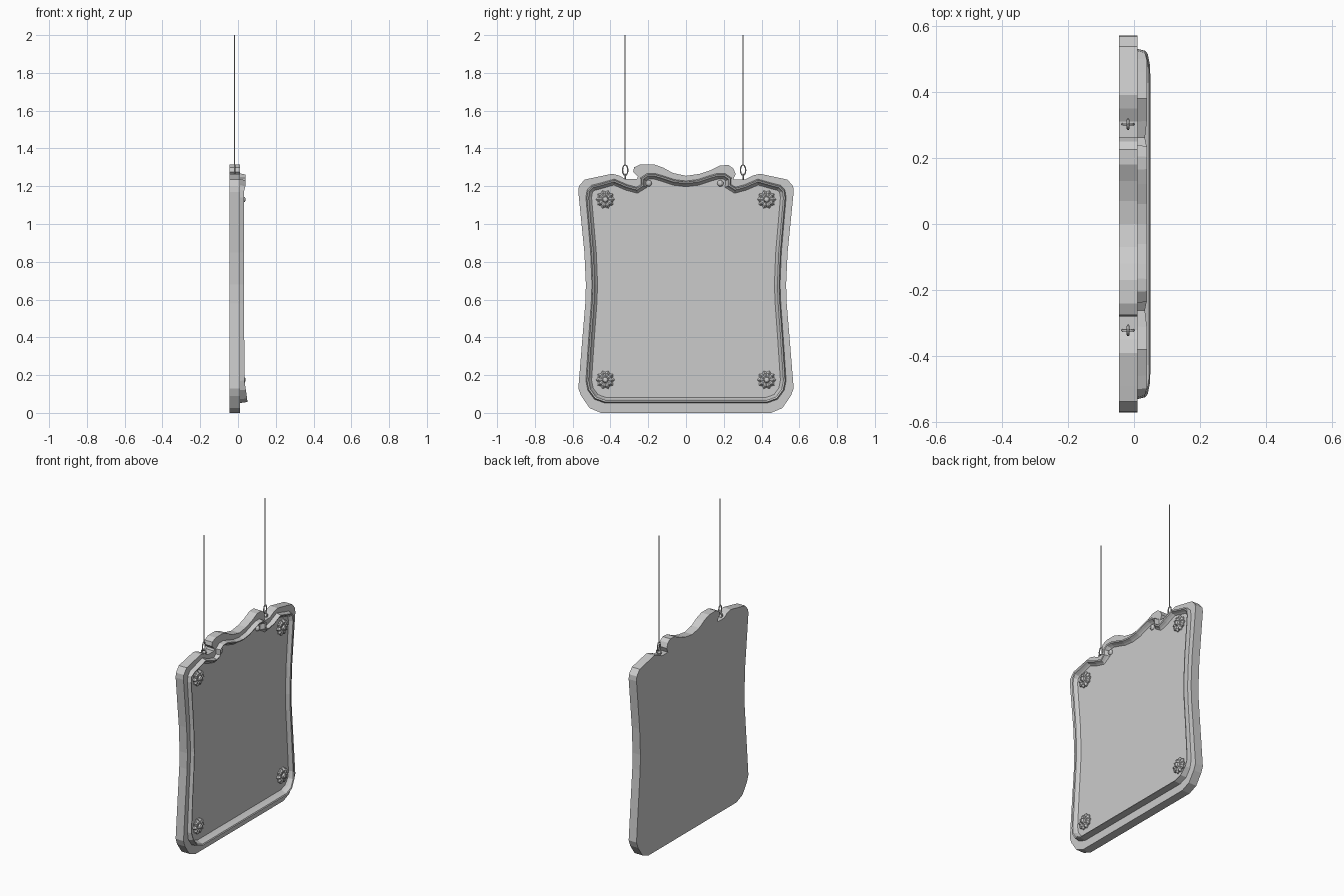
import bpy, bmesh
from math import sin, cos, pi
from mathutils import Vector

if "Cube" in bpy.data.objects:
    bpy.data.objects.remove(bpy.data.objects["Cube"])


def make(name, verts, faces):
    me = bpy.data.meshes.new(name)
    me.from_pydata(verts, [], faces)
    bm = bmesh.new()
    bm.from_mesh(me)
    bmesh.ops.recalc_face_normals(bm, faces=bm.faces)
    bm.to_mesh(me)
    bm.free()
    ob = bpy.data.objects.new(name, me)
    bpy.context.collection.objects.link(ob)
    return ob


def strip(a, b, n):
    # quads joining two closed rings of n vertices starting at a and b
    return [(a + i, a + (i + 1) % n, b + (i + 1) % n, b + i) for i in range(n)]


def inset(pts, d):
    # move a counter-clockwise outline inwards by d
    out, n = [], len(pts)
    for i in range(n):
        p, q, r = (Vector(pts[(i + k) % n]) for k in (-1, 0, 1))
        e, f = (q - p).normalized(), (r - q).normalized()
        n1, n2 = Vector((-e.y, e.x)), Vector((-f.y, f.x))
        out.append(tuple(q + (n1 + n2) * (d / max(1 + n1.dot(n2), 0.6))))
    return out


# Board: shaped slab, outline as (y, z) counter-clockwise
low = [(.45, 0), (.51, .025), (.555, .09), (.57, .13), (.553, .34), (.533, .58),
       (.53, .68), (.538, .85), (.57, 1.17), (.567, 1.2), (.537, 1.235), (.49, 1.245),
       (.39, 1.266), (.35, 1.255)]
crown_right = [(.31, 1.235), (.25, 1.235), (.263, 1.265), (.25, 1.295), (.225, 1.312),
               (.18, 1.31), (.13, 1.285), (.07, 1.265)]
crown_left = [(0, 1.255), (-.07, 1.27), (-.12, 1.298), (-.17, 1.316), (-.24, 1.316),
              (-.275, 1.3), (-.28, 1.275), (-.255, 1.25), (-.26, 1.237), (-.32, 1.237)]
outline = low + crown_right + crown_left + [(-y, z) for y, z in reversed(low)]
n = len(outline)
make("board", [(x, y, z) for x in (-.046, .01) for y, z in outline],
     strip(0, n, n) + [tuple(range(n)), tuple(range(n, 2 * n))])

# Moulding: raised rim whose lower edge stands further out
half = [(.43, .052), (.485, .072), (.52, .12), (.53, .17), (.515, .4), (.502, .58),
        (.498, .68), (.505, .85), (.53, 1.14), (.524, 1.18), (.5, 1.205), (.46, 1.215),
        (.38, 1.238), (.31, 1.208), (.262, 1.195), (.238, 1.21), (.24, 1.245),
        (.205, 1.268), (.165, 1.268), (.12, 1.255), (.06, 1.235)]
rim = half + [(0, 1.228)] + [(-y, z) for y, z in reversed(half)]
n = len(rim)
verts = []
for d, k in ((0, 0), (.006, 1), (.014, .9), (.022, .35), (.03, 0)):
    for (y, z), (y0, z0) in zip(inset(rim, d), rim):
        h = .023 + .017 * max(0, min(1, (.18 - z0) / .12)) + (.006 if z0 > 1.2 else 0)
        verts.append((.01 + h * k, y, z))
make("rim_moulding", verts, sum((strip(i * n, i * n + n, n) for i in range(4)), []))


# Corner rosettes: ten scalloped petals round a button
def rosette(cy, cz):
    m, prof = 20, [(.05, .008), (.05, .018), (.038, .032), (.016, .026), (.013, .036), (.006, .04)]
    vs = []
    for j, (r, x) in enumerate(prof):
        for i in range(m):
            wave = i % 2 if j < 3 else 0
            a = 2 * pi * i / m
            rr = r * (1 - .18 * wave)
            vs.append((x - (.008 * wave if j == 2 else 0), cy + rr * cos(a), cz + rr * sin(a)))
    fs = sum((strip(j * m, j * m + m, m) for j in range(len(prof) - 1)), [])
    make("rosette", vs, fs + [tuple(range(len(vs) - m, len(vs)))])


for s in (-1, 1):
    for z in (.175, 1.13):
        rosette(s * .427, z)


# Hanging hardware
def wire(name, pts, r, closed):
    cu = bpy.data.curves.new(name, 'CURVE')
    cu.dimensions = '3D'
    cu.bevel_depth = r
    cu.bevel_resolution = 1
    cu.use_fill_caps = True
    sp = cu.splines.new('POLY')
    sp.points.add(len(pts) - 1)
    for p, co in zip(sp.points, pts):
        p.co = (*co, 1)
    sp.use_cyclic_u = closed
    bpy.context.collection.objects.link(bpy.data.objects.new(name, cu))


for y in (-.322, .302):
    ang = [2 * pi * i / 12 for i in range(12)]
    wire("chain_link", [(-.018, y + .014 * cos(a), 1.285 + .028 * sin(a)) for a in ang], .004, True)
    wire("screw_eye", [(-.018 + .016 * cos(a), y, 1.25 + .014 * sin(a)) for a in ang], .004, True)
    wire("hanging_wire", [(-.018, y, 1.31), (-.018, y, 2)], .003, False)

# Small round studs under the crest
for y in (-.198, .182):
    bpy.ops.mesh.primitive_uv_sphere_add(segments=10, ring_count=6, radius=.017, location=(.01, y, 1.215))
    bpy.context.object.name = "stud"
